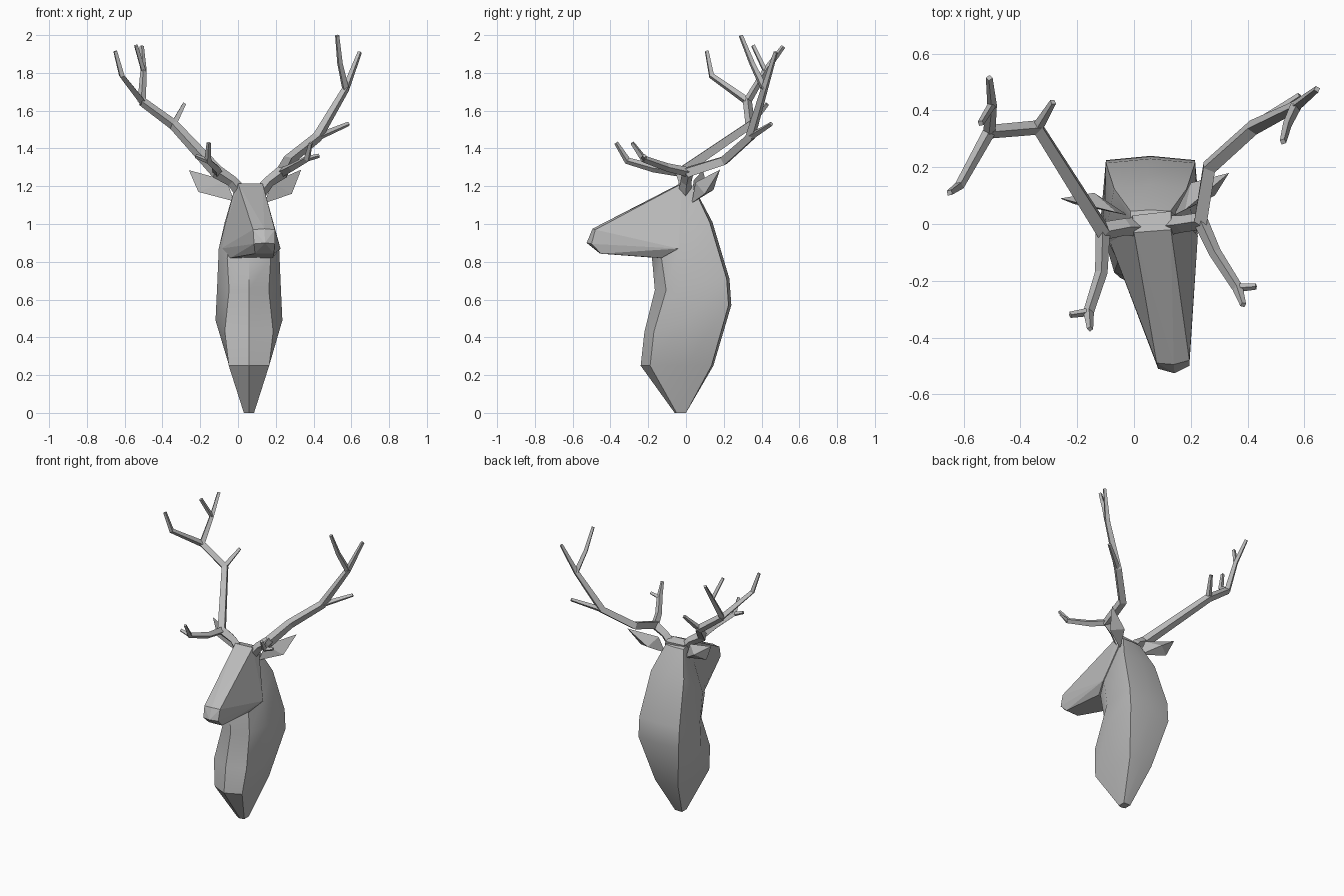
import bpy
import bmesh
import math

cube = bpy.data.objects.get("Cube")
if cube:
    bpy.data.objects.remove(cube, do_unlink=True)

grey = bpy.data.materials.new("plain grey")
grey.use_nodes = True
colour = (0.5, 0.5, 0.5, 1)
grey.diffuse_color = colour
grey.node_tree.nodes["Principled BSDF"].inputs["Base Color"].default_value = colour

AXIS = 0.058  # centre line of the neck


def finish(name, bm):
    bmesh.ops.recalc_face_normals(bm, faces=bm.faces)
    mesh = bpy.data.meshes.new(name)
    bm.to_mesh(mesh)
    bm.free()
    mesh.materials.append(grey)
    obj = bpy.data.objects.new(name, mesh)
    bpy.context.collection.objects.link(obj)
    return obj


def smooth(obj, degrees):
    bpy.ops.object.select_all(action="DESELECT")
    obj.select_set(True)
    bpy.context.view_layer.objects.active = obj
    bpy.ops.object.shade_smooth_by_angle(angle=math.radians(degrees))


def hull(name, points):
    bm = bmesh.new()
    for p in points:
        bm.verts.new(p)
    result = bmesh.ops.convex_hull(bm, input=bm.verts)
    loose = [v for v in bm.verts if not v.link_faces]
    bmesh.ops.delete(bm, geom=loose, context="VERTS")
    bmesh.ops.dissolve_limit(bm, angle_limit=0.03, verts=bm.verts, edges=bm.edges)
    return finish(name, bm)


def branch(name, points):
    """Four-sided tapering tube; each point is x, y, z, radius."""
    curve = bpy.data.curves.new(name, "CURVE")
    curve.dimensions = "3D"
    curve.bevel_depth = 1
    curve.bevel_resolution = 0
    curve.use_fill_caps = True
    spline = curve.splines.new("POLY")
    spline.points.add(len(points) - 1)
    for target, (x, y, z, r) in zip(spline.points, points):
        target.co = (x, y, z, 1)
        target.radius = r
    temp = bpy.data.objects.new(name, curve)
    bpy.context.collection.objects.link(temp)
    bpy.context.view_layer.update()
    mesh = bpy.data.meshes.new_from_object(
        temp.evaluated_get(bpy.context.evaluated_depsgraph_get()))
    bpy.data.objects.remove(temp, do_unlink=True)
    bm = bmesh.new()
    bm.from_mesh(mesh)
    bpy.data.meshes.remove(mesh)
    for f in bm.faces:
        f.smooth = False
        f.material_index = 0
    return finish(name, bm)


# Neck: rows of half-section points (half width, y, z)
# in the order throat centre, front corner, flank, back corner, back centre
rows = [
    [(0, -.06, 0), (.027, -.05, 0), (.027, -.03, 0), (.027, 0, 0), (0, 0, 0)],
    [(0, -.24, .25), (.107, -.19, .25), (.105, 0, .25), (.09, .135, .25), (0, .145, .25)],
    [(0, -.22, .43), (.128, -.17, .43), (.177, 0, .49), (.157, .225, .57), (0, .24, .57)],
    [(0, -.165, .65), (.105, -.105, .65), (.168, 0, .68), (.157, .215, .71), (0, .23, .71)],
    [(0, -.18, .82), (.115, -.13, .82), (.16, -.04, .87), (.128, .125, 1.01), (0, .14, 1.01)],
    [(0, -.02, 1.2), (.065, -.02, 1.2), (.072, .01, 1.2), (.07, .045, 1.18), (0, .05, 1.18)],
]
bm = bmesh.new()
rings = []
for row in rows:
    points = [(AXIS + w, y, z) for w, y, z in row]
    points += [(AXIS - w, y, z) for w, y, z in row[-2:0:-1]]
    rings.append([bm.verts.new(p) for p in points])
for low, high in zip(rings, rings[1:]):
    for i in range(len(low)):
        j = (i + 1) % len(low)
        bm.faces.new((low[i], low[j], high[j], high[i]))
bm.faces.new(rings[0])
bm.faces.new(rings[-1])
smooth(finish("neck", bm), 32)

# Head: wedge from the skull and jaw to the muzzle, turned a little to its left
hull("head", [
    (0, -.03, 1.215), (.13, -.02, 1.215), (-.005, .03, 1.2), (.13, .045, 1.2),
    (-.09, -.05, .87), (.225, -.04, .87), (-.04, -.15, .82), (.185, -.13, .82),
    (.08, -.49, .97), (.195, -.48, .97), (.14, -.495, .975),
    (.085, -.51, .895), (.195, -.5, .895), (.143, -.526, .9),
    (.09, -.455, .843), (.19, -.45, .843),
])

# Ears: base, upper edge, back bulge, lower edge, tip
hull("right_ear", [(-.02, .03, 1.12), (-.06, .04, 1.23), (-.14, .11, 1.2),
                   (-.21, .07, 1.17), (-.26, .09, 1.285)])
hull("left_ear", [(.14, .03, 1.11), (.18, .05, 1.22), (.2, .145, 1.18),
                  (.285, .1, 1.16), (.335, .18, 1.288)])

# Right antler
root = (-.11, -.025, 1.275)
fork = (-.51, .325, 1.65)
upper = (-.5, .42, 1.81)
branch("right_antler_beam", [(.015, -.01, 1.17, .035), (-.03, -.01, 1.225, .03),
                             (*root, .036), (-.34, .34, 1.525, .028), (*fork, .024)])
branch("right_antler_front_top", [(*fork, .022), (-.615, .135, 1.785, .017), (-.65, .11, 1.915, .012)])
branch("right_antler_rear_top", [(*fork, .022), (*upper, .017), (-.51, .515, 1.94, .012)])
branch("right_antler_small_top", [(*upper, .015), (-.54, .355, 1.945, .012)])
branch("right_antler_back_tine", [(-.34, .34, 1.53, .02), (-.285, .43, 1.635, .012)])
tip = (-.16, -.31, 1.335)
branch("right_brow_tine", [(*root, .026), (-.115, -.17, 1.295, .022), (*tip, .019), (-.155, -.37, 1.43, .011)])
branch("right_brow_stub", [(*tip, .015), (-.225, -.32, 1.36, .011)])

# Left antler
root = (.235, .01, 1.275)
fork = (.57, .415, 1.715)
side = (.42, .34, 1.46)
branch("left_antler_beam", [(.12, -.005, 1.17, .035), (.165, 0, 1.225, .03), (*root, .036),
                            (.265, .2, 1.335, .031), (*side, .028), (*fork, .02), (.645, .475, 1.91, .012)])
branch("left_antler_front_top", [(*fork, .02), (.54, .35, 1.85, .016), (.525, .29, 1.998, .012)])
branch("left_antler_side_tine", [(*side, .02), (.585, .452, 1.53, .012)])
tip = (.365, -.225, 1.345)
branch("left_brow_tine", [(*root, .026), (.285, -.1, 1.3, .022), (*tip, .019), (.385, -.285, 1.43, .011)])
branch("left_brow_stub", [(*tip, .015), (.43, -.22, 1.362, .011)])
